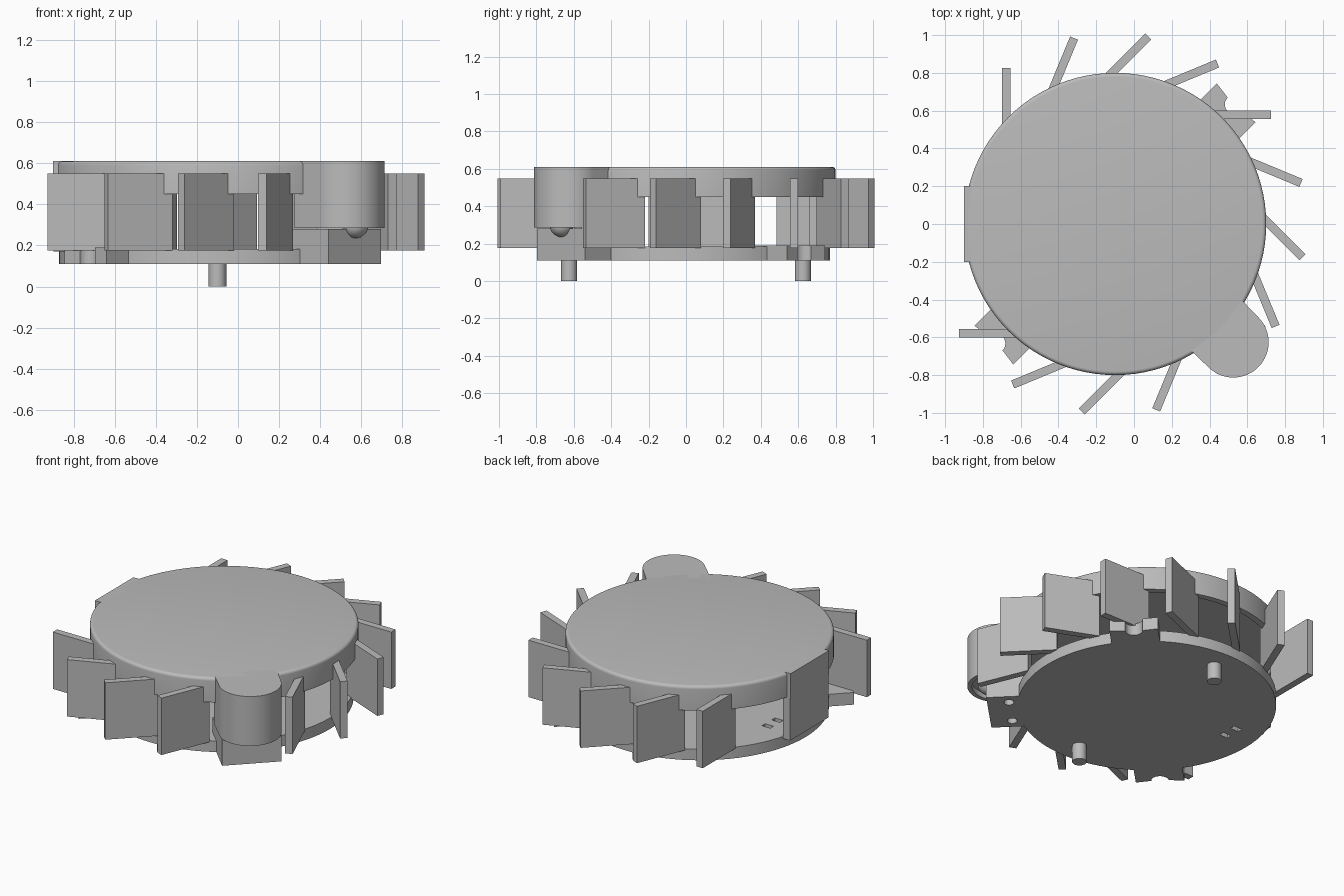
import bpy, bmesh
from math import cos, sin, pi, radians, sqrt
from mathutils import Matrix

cube = bpy.data.objects.get("Cube")
if cube:
    bpy.data.objects.remove(cube)

CX = -0.1                      # axis of the round housing
SHELL = Matrix.Translation((CX, 0, 0))

grey = bpy.data.materials.new("plain_grey")
grey.use_nodes = True
colour = (0.5, 0.5, 0.5, 1)
grey.diffuse_color = colour
grey.node_tree.nodes["Principled BSDF"].inputs["Base Color"].default_value = colour


def finish(name, bm, smooth=False):
    bmesh.ops.recalc_face_normals(bm, faces=bm.faces)
    mesh = bpy.data.meshes.new(name)
    bm.to_mesh(mesh)
    bm.free()
    mesh.materials.append(grey)
    ob = bpy.data.objects.new(name, mesh)
    bpy.context.collection.objects.link(ob)
    if smooth:
        bpy.ops.object.select_all(action='DESELECT')
        ob.select_set(True)
        bpy.context.view_layer.objects.active = ob
        bpy.ops.object.shade_smooth_by_angle(angle=radians(30))
    return ob


def prism(name, outline, z0, z1, turn=0, smooth=False):
    """Extrude an outline, turned about the housing axis."""
    bm = bmesh.new()
    face = bm.faces.new([bm.verts.new((x, y, z0)) for x, y in outline])
    top = bmesh.ops.extrude_face_region(bm, geom=[face])["geom"]
    bmesh.ops.translate(bm, vec=(0, 0, z1 - z0),
                        verts=[v for v in top if isinstance(v, bmesh.types.BMVert)])
    bm.transform(SHELL @ Matrix.Rotation(radians(turn), 4, 'Z'))
    return finish(name, bm, smooth)


def lathe(name, profile, steps=96):
    bm = bmesh.new()
    verts = [bm.verts.new((r, 0, z)) for r, z in profile]
    edges = [bm.edges.new(p) for p in zip(verts, verts[1:])]
    bmesh.ops.spin(bm, geom=verts + edges, cent=(0, 0, 0), axis=(0, 0, 1),
                   angle=2 * pi, steps=steps)
    bmesh.ops.remove_doubles(bm, verts=bm.verts, dist=0.0001)
    bm.transform(SHELL)
    return finish(name, bm, True)


def arc(cx, cy, r, a0, a1, n):
    step = radians(a1 - a0) / n
    return [(cx + r * cos(radians(a0) + i * step),
             cy + r * sin(radians(a0) + i * step)) for i in range(n + 1)]


def box(x0, x1, y0, y1):
    return [(x0, y0), (x1, y0), (x1, y1), (x0, y1)]


def cut(target, cutters):
    bpy.context.view_layer.objects.active = target
    for c in cutters:
        mod = target.modifiers.new("cut", 'BOOLEAN')
        mod.operation, mod.solver, mod.object = 'DIFFERENCE', 'EXACT', c
        bpy.ops.object.modifier_apply(modifier=mod.name)
        bpy.data.objects.remove(c)


# Hollow lid with a rounded top edge
rim = [(0.78 + 0.02 * cos(a), 0.59 + 0.02 * sin(a)) for a in (i * pi / 10 for i in range(6))]
lathe("lid", [(0, 0.57), (0.76, 0.57), (0.76, 0.45), (0.8, 0.45)] + rim + [(0, 0.61)])

# Base plate with two small slots
base = lathe("base_plate", [(0, 0.11), (0.77, 0.11), (0.77, 0.183), (0, 0.183)])
cut(base, [prism("slot_cutter", box(-0.615, -0.555, y - 0.017, y + 0.017), 0.05, 0.3)
           for y in (0.03, 0.13)])

# Slanted fins all round, leaving out the flat side and the round pod
skipped = (5, 6, 7, 12)
for i in range(16):
    if i not in skipped:
        prism(f"fin_{i}", box(0.485, 0.826, 0.555, 0.6), 0.175, 0.549, i * 22.5)

# Flat side block, thinner below the lid
flat = sqrt(0.8 ** 2 - 0.2 ** 2)
prism("flat_side_upper", box(-0.8, -flat + 0.05, -0.2, 0.2), 0.45, 0.61)
prism("flat_side_lower", box(-0.797, -0.745, -0.2, 0.2), 0.17, 0.45)

# Notched tabs on the base
tab = [(0.65, -0.145), (0.907, -0.145)] + arc(0.895, 0, 0.052, 270, 90, 12) \
    + [(0.907, 0.145), (0.65, 0.145)]
for name, turn in (("tab_back", 45), ("tab_front", 225)):
    prism(name, tab, 0.11, 0.19, turn)

# Round pod joined to the lid, open underneath
POD = 0.885
pod = prism("pod", [(0.72, -0.19)] + arc(POD, 0, 0.187, -90, 90, 40) + [(0.72, 0.19)],
            0.285, 0.61, -45, True)
hollow = prism("pod_cutter", [(0.76, -0.16)] + arc(POD, 0, 0.16, -90, 90, 32) + [(0.76, 0.16)],
               0.2, 0.32, -45)
cut(pod, [hollow])

# Support block below the pod, with two holes
support = prism("support_block", box(0.62, 0.945, -0.18, 0.18), 0.11, 0.28, -45)
cut(support, [prism("hole_cutter", arc(0.815, t, 0.03, 0, 345, 23), 0.05, 0.35, -45)
              for t in (-0.11, 0.11)])

# Dome under the pod
bm = bmesh.new()
bmesh.ops.create_uvsphere(bm, u_segments=24, v_segments=16, radius=0.065)
bm.transform(Matrix.Translation((0.57, -0.665, 0.3)))
finish("pod_dome", bm, True)

# Pegs under the base
for name, y in (("peg_front", -0.625), ("peg_back", 0.625)):
    prism(name, arc(0, y, 0.043, 0, 345, 23), 0, 0.12, 0, True)
